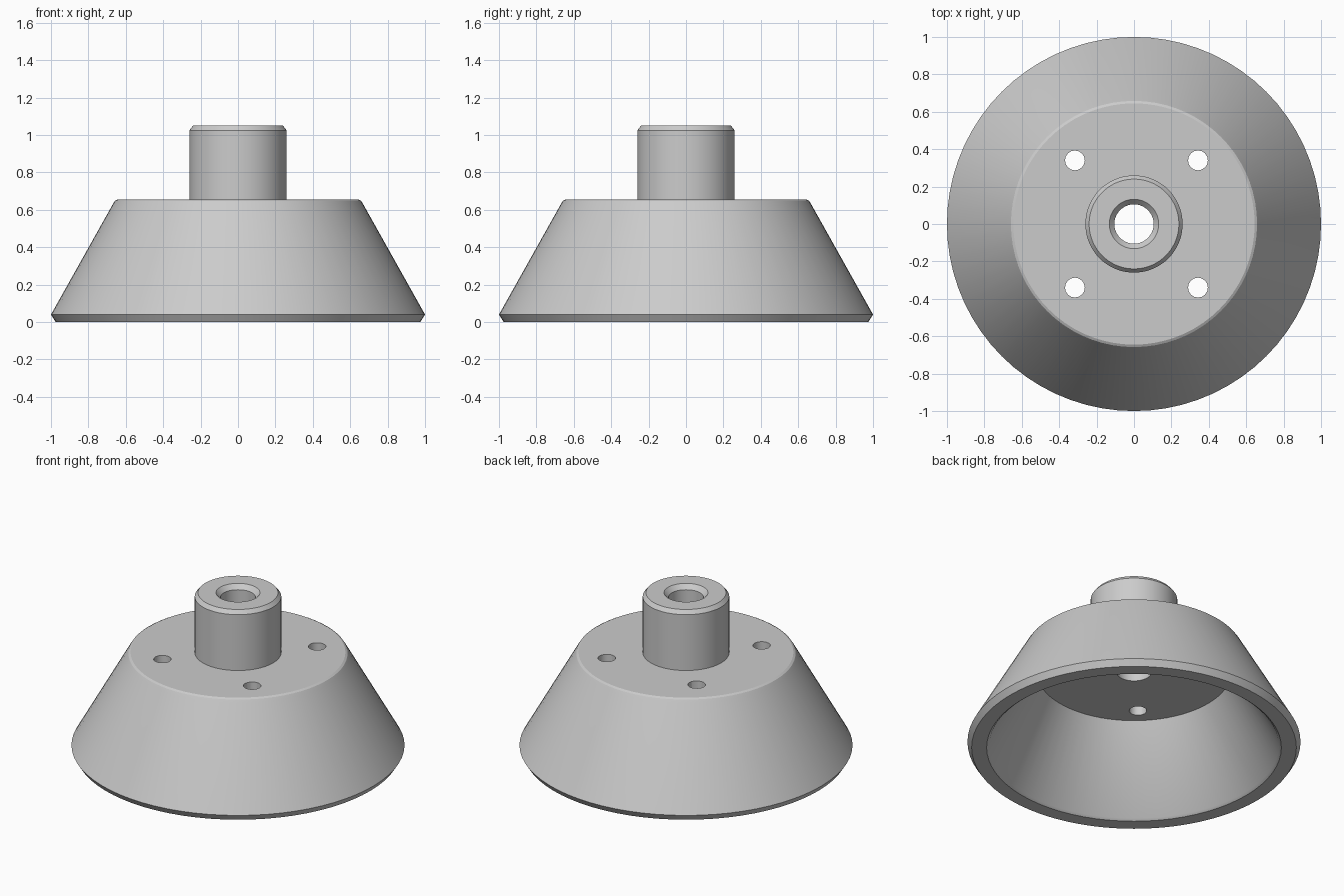
import bpy, bmesh, math

if "Cube" in bpy.data.objects:
    bpy.data.objects.remove(bpy.data.objects["Cube"], do_unlink=True)

grey = bpy.data.materials.new("light grey")
grey.use_nodes = True
GREY = (0.6, 0.6, 0.6, 1.0)
grey.diffuse_color = GREY
grey.node_tree.nodes["Principled BSDF"].inputs["Base Color"].default_value = GREY


def lathe(name, profile, sides):
    """Spin a closed (radius, height) profile about the z axis."""
    bm = bmesh.new()
    rings = []
    for i in range(sides):
        a = 2 * math.pi * i / sides
        rings.append([bm.verts.new((r * math.cos(a), r * math.sin(a), z))
                      for r, z in profile])
    n = len(profile)
    for i in range(sides):
        p, q = rings[i], rings[(i + 1) % sides]
        for j in range(n):
            k = (j + 1) % n
            bm.faces.new((p[j], q[j], q[k], p[k]))
    bmesh.ops.recalc_face_normals(bm, faces=bm.faces)
    mesh = bpy.data.meshes.new(name)
    bm.to_mesh(mesh)
    bm.free()
    mesh.materials.append(grey)
    ob = bpy.data.objects.new(name, mesh)
    bpy.context.collection.objects.link(ob)
    return ob


def activate(ob):
    bpy.ops.object.select_all(action='DESELECT')
    ob.select_set(True)
    bpy.context.view_layer.objects.active = ob


BORE = 0.105
TOP = 0.655
CEILING = 0.523

# Hollow conical cup with a bevelled rim and a thick top plate
cup = lathe("conical_cup", [
    (BORE, TOP), (0.645, TOP), (0.658, 0.648), (0.668, 0.632),
    (1.0, 0.04), (0.975, 0.0), (0.885, 0.0), (0.87, 0.012),
    (0.583, CEILING), (BORE, CEILING)], 72)

# Central hub with chamfered outer edge and bore
hub = lathe("hub", [
    (BORE, TOP), (0.26, TOP), (0.26, 1.025), (0.24, 1.05),
    (0.132, 1.05), (BORE, 1.02)], 72)

# Four bolt holes through the top plate
for x in (-0.316, 0.342):
    for y in (-0.34, 0.34):
        bpy.ops.mesh.primitive_cylinder_add(
            vertices=16, radius=0.053, depth=0.4, location=(x, y, 0.6))
        cutter = bpy.context.object
        cutter.name = "bolt_hole_cutter"
        cutter.hide_render = True
        cutter.data.materials.append(grey)
        cut = cup.modifiers.new("bolt_hole", 'BOOLEAN')
        cut.operation = 'DIFFERENCE'
        cut.solver = 'EXACT'
        cut.object = cutter
        activate(cup)
        bpy.ops.object.modifier_apply(modifier=cut.name)
        bpy.data.objects.remove(cutter, do_unlink=True)

# Smooth round walls, crisp edges
for ob in (cup, hub):
    activate(ob)
    bpy.ops.object.shade_smooth_by_angle(angle=math.radians(25))
